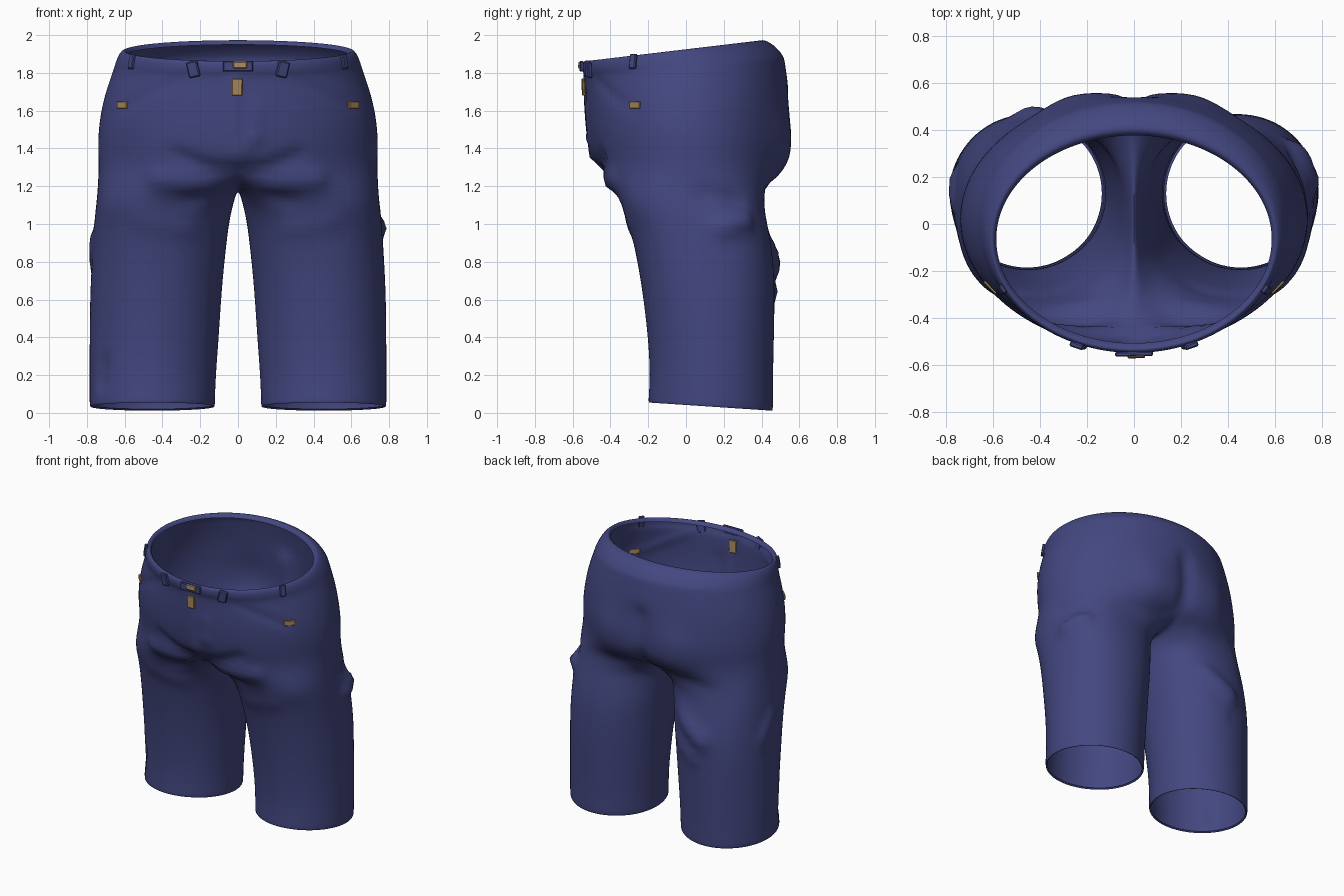
import bpy, bmesh
from math import sin, cos, pi, exp, radians
from mathutils import Vector, Matrix
from mathutils.bvhtree import BVHTree
from mathutils.geometry import intersect_point_line

cube = bpy.data.objects.get("Cube")
if cube:
    bpy.data.objects.remove(cube, do_unlink=True)


def material(name, colour):
    m = bpy.data.materials.new(name)
    m.use_nodes = True
    m.diffuse_color = (*colour, 1)
    m.node_tree.nodes["Principled BSDF"].inputs["Base Color"].default_value = (*colour, 1)
    return m


denim = material("denim blue", (0.056, 0.063, 0.215))
brass = material("brass tan", (0.40, 0.25, 0.105))


def add_object(name, bm, mat, angle):
    mesh = bpy.data.meshes.new(name)
    bm.to_mesh(mesh)
    bm.free()
    mesh.materials.append(mat)
    ob = bpy.data.objects.new(name, mesh)
    bpy.context.collection.objects.link(ob)
    bpy.ops.object.select_all(action="DESELECT")
    ob.select_set(True)
    bpy.context.view_layer.objects.active = ob
    bpy.ops.object.shade_smooth_by_angle(angle=radians(angle))
    return ob


def power(v, p):
    return abs(v) ** p * (1 if v >= 0 else -1)


N, SEAM = 32, 7      # verts round the hips, verts along the crotch seam
HALF = N // 2

# Hip rings: front z, back z, half width, front y, back y
hips = [(1.84, 1.95, .59, -.51, .38), (1.87, 1.985, .605, -.535, .40),
        (1.85, 1.95, .635, -.555, .47), (1.80, 1.89, .655, -.55, .52),
        (1.78, 1.865, .66, -.535, .525), (1.67, 1.70, .71, -.535, .55),
        (1.55, 1.55, .738, -.53, .555), (1.42, 1.42, .747, -.515, .56),
        (1.30, 1.30, .74, -.485, .54)]
# Leg rings: z, inner x, outer x, front y, back y
legs = [(1.13, .018, .75, -.365, .41), (1.02, .045, .765, -.31, .43),
        (.85, .065, .775, -.27, .465), (.65, .085, .787, -.235, .475),
        (.40, .10, .79, -.205, .47), (.20, .115, .79, -.195, .465),
        (.07, .12, .79, -.20, .465), (0, .12, .79, -.205, .465),
        (.02, .135, .775, -.19, .45)]

# Base cage: hips split into two leg tubes along a shared crotch seam
bm = bmesh.new()


def bridge(a, b):
    for i in range(len(a)):
        j = (i + 1) % len(a)
        bm.faces.new((a[i], b[i], b[j], a[j]))


previous = None
for zf, zb, a, yf, yb in hips:
    ring = []
    for k in range(N):
        t = 2 * pi * k / N
        f = (1 - cos(t)) / 2
        ring.append(bm.verts.new((a * sin(t), yf + (yb - yf) * f, zf + (zb - zf) * f)))
    if previous:
        bridge(previous, ring)
    previous = ring

seam = []
for i in range(1, SEAM + 1):
    t = i / (SEAM + 1)
    y = .54 + (-.485 - .54) * t
    seam.append(bm.verts.new((0, y, 1.30 - .115 * sin(pi * t) ** .6)))

for side in (1, -1):
    outer = [previous[(side * k) % N] for k in range(HALF + 1)]
    upper = outer + seam
    for n, (z, xi, xo, yf, yb) in enumerate(legs):
        p = min(1, .8 + .05 * n)
        ring = []
        for k in range(HALF + 1 + SEAM):
            if k <= HALF:
                phi = radians(-135 + 270 * k / HALF)
            else:
                phi = radians(135 + 90 * (k - HALF) / (SEAM + 1))
            x = (xi + xo) / 2 + (xo - xi) / 2 * power(cos(phi), p)
            y = (yf + yb) / 2 + (yb - yf) / 2 * power(sin(phi), p)
            lift = .045 * (1 - sin(phi)) / 2 * max(0, 1 - z / .4)
            ring.append(bm.verts.new((side * x, y, z + lift)))
        bridge(upper, ring)
        upper = ring
bmesh.ops.recalc_face_normals(bm, faces=bm.faces)

# Smooth the cage, then press cloth folds into the finer mesh
cage = add_object("trousers_cage", bm, denim, 180)
sub = cage.modifiers.new("Smooth", "SUBSURF")
sub.levels = sub.render_levels = 2
depsgraph = bpy.context.evaluated_depsgraph_get()
bm = bmesh.new()
bm.from_object(cage, depsgraph)
bpy.data.objects.remove(cage, do_unlink=True)
bm.normal_update()
if sum(f.normal.dot(f.calc_center_median() - Vector((0, 0, 1.6)))
       for f in bm.faces if f.calc_center_median().z > 1.4) < 0:
    bmesh.ops.reverse_faces(bm, faces=bm.faces)
    bm.normal_update()

# Folds: start, end, radius, height (mirrored pairs first)
paired = [((.27, .55, 1.45), (.27, .55, 1.38), .15, .028),
          ((.05, -.45, 1.26), (.33, -.46, 1.36), .04, -.022),
          ((.08, -.43, 1.20), (.42, -.38, 1.24), .05, .03),
          ((.15, -.36, 1.12), (.55, -.28, 1.14), .035, -.015),
          ((.33, -.49, 1.76), (.62, -.29, 1.61), .025, -.010),
          ((.10, .45, 1.20), (.50, .45, 1.16), .045, -.02),
          ((.20, -.30, .95), (.50, -.28, 1.02), .05, .012)]
single = [((0, .55, 1.62), (0, .53, 1.28), .06, -.03),
          ((-.02, -.53, 1.76), (-.02, -.50, 1.36), .025, .016),
          ((.10, -.53, 1.62), (.09, -.52, 1.46), .03, .012),
          ((.09, -.52, 1.46), (.01, -.49, 1.36), .03, .012),
          ((.74, .18, .98), (.70, .32, 1.02), .05, .04),
          ((.72, .10, 1.16), (.70, .30, 1.12), .04, -.025),
          ((-.25, .47, .92), (-.45, .47, .78), .06, .04),
          ((-.15, .42, .72), (-.40, .48, .64), .04, .022),
          ((-.76, .10, .92), (-.76, .20, .78), .04, .02),
          ((-.72, -.05, .16), (-.70, -.07, .26), .035, -.02)]
folds = single + paired + [
    ((-a[0], a[1], a[2]), (-b[0], b[1], b[2]), r, h) for a, b, r, h in paired]
folds = [(Vector(a), Vector(b), r, h) for a, b, r, h in folds]
shift = {}
for v in bm.verts:
    amount = 0
    for a, b, r, h in folds:
        near, t = intersect_point_line(v.co, a, b)
        near = a.lerp(b, min(1, max(0, t)))
        amount += h * exp(-((v.co - near).length / r) ** 2)
    shift[v] = v.normal * amount
for v, move in shift.items():
    v.co += move
bm.normal_update()
surface = BVHTree.FromBMesh(bm)
add_object("trousers", bm, denim, 60)


# Fittings: small bevelled plates laid on the cloth
def plate(name, x, z, w, h, depth, mat, tilt=0, lift=0):
    hit, normal, _, _ = surface.ray_cast(Vector((x, -2, z)), Vector((0, 1, 0)))
    if normal.y > 0:
        normal = -normal
    across = Vector((0, 0, 1)).cross(normal).normalized()
    frame = Matrix((across, normal.cross(across), normal)).transposed().to_4x4()
    part = bmesh.new()
    bmesh.ops.create_cube(part, size=1)
    bmesh.ops.scale(part, vec=(w, h, depth), verts=part.verts)
    bmesh.ops.bevel(part, geom=part.edges[:], offset=depth * .25, segments=1,
                    affect="EDGES")
    place = Matrix.Translation(hit + normal * lift) @ frame @ Matrix.Rotation(tilt, 4, "Z")
    bmesh.ops.transform(part, matrix=place, verts=part.verts)
    add_object(name, part, mat, 30)


plate("waist_tab", .0, 1.835, .16, .055, .02, denim, 0, .004)
plate("waist_button", .01, 1.84, .075, .036, .02, brass, 0, .012)
plate("zip_pull", -.005, 1.725, .055, .09, .014, brass, 0, .003)
for side, label in ((1, "left"), (-1, "right")):
    plate(label + "_belt_loop", side * .235, 1.82, .06, .085, .024, denim, side * -.2, .005)
    plate(label + "_outer_belt_loop", side * .56, 1.86, .04, .08, .02, denim, 0, .003)
    plate(label + "_pocket_rivet", side * .61, 1.63, .075, .036, .012, brass, 0, .003)
